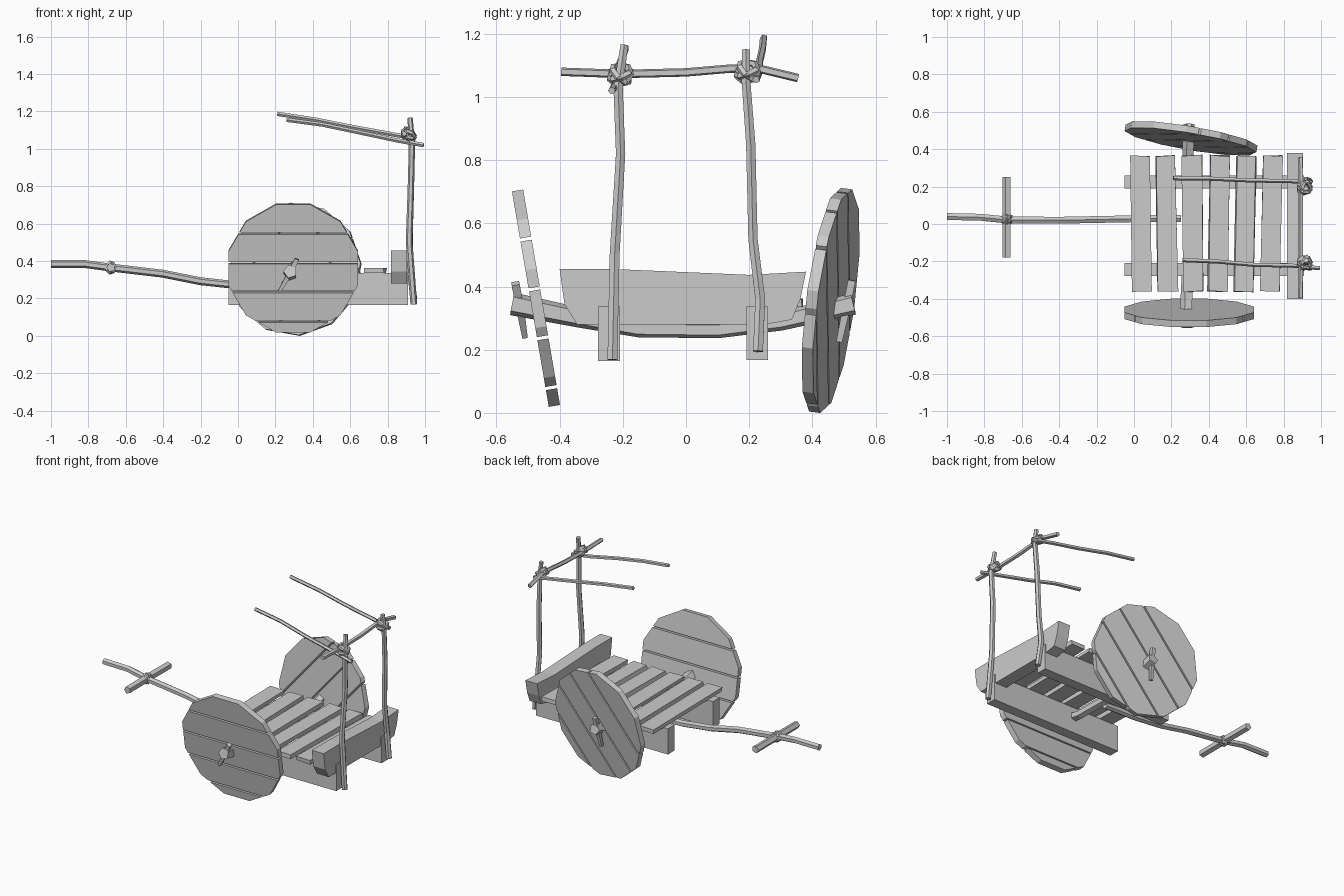
import bpy, bmesh, random
from math import radians, cos, sin, pi
from mathutils import Matrix, Vector

if "Cube" in bpy.data.objects:
    bpy.data.objects.remove(bpy.data.objects["Cube"])

random.seed(4)


def finish(name, bm, mat=None):
    if mat:
        bm.transform(mat)
    bmesh.ops.recalc_face_normals(bm, faces=bm.faces)
    me = bpy.data.meshes.new(name)
    bm.to_mesh(me)
    bm.free()
    ob = bpy.data.objects.new(name, me)
    bpy.context.collection.objects.link(ob)
    return ob


def extrude_all(bm, vec):
    r = bmesh.ops.extrude_face_region(bm, geom=bm.faces[:])
    vs = [g for g in r["geom"] if isinstance(g, bmesh.types.BMVert)]
    bmesh.ops.translate(bm, verts=vs, vec=vec)


def box(name, lo, hi, rot=0.0, jitter=0.0):
    lo, hi = Vector(lo), Vector(hi)
    bm = bmesh.new()
    bmesh.ops.create_cube(bm, size=1)
    bmesh.ops.scale(bm, verts=bm.verts, vec=hi - lo)
    for v in bm.verts:
        v.co.x += random.uniform(-jitter, jitter)
        v.co.y += random.uniform(-jitter, jitter)
    return finish(name, bm, Matrix.Translation((lo + hi) / 2) @ Matrix.Rotation(rot, 4, 'Z'))


def stick(name, pts, radii, sides=6):
    """Faceted branch swept along a few points."""
    pts = [Vector(p) for p in pts]
    if not isinstance(radii, (list, tuple)):
        radii = [radii] * len(pts)
    bm = bmesh.new()
    rings = []
    axis = (pts[-1] - pts[0]).normalized()
    ref = Vector((0, 0, 1)) if abs(axis.z) < 0.7 else Vector((1, 0, 0))
    for i, p in enumerate(pts):
        t = (pts[min(i + 1, len(pts) - 1)] - pts[max(i - 1, 0)]).normalized()
        u = t.cross(ref).normalized()
        w = u.cross(t)
        rings.append([bm.verts.new(p + radii[i] * (u * cos(a) + w * sin(a)))
                      for a in (2 * pi * (k + 0.5) / sides for k in range(sides))])
    for a, b in zip(rings, rings[1:]):
        for k in range(sides):
            n = (k + 1) % sides
            bm.faces.new((a[k], a[n], b[n], b[k]))
    bm.faces.new(rings[0])
    bm.faces.new(rings[-1])
    return finish(name, bm)


def knot(name, centre, R, r, tilts):
    """Rope lashing: crossed low-poly rings."""
    bm = bmesh.new()
    n, m = 7, 5
    for rot in tilts:
        M = Matrix.Translation(centre)
        for ax, deg in zip('XYZ', rot):
            M = M @ Matrix.Rotation(radians(deg), 4, ax)
        g = [[bm.verts.new(M @ Vector(((R + r * cos(2 * pi * j / m)) * cos(2 * pi * i / n),
                                       (R + r * cos(2 * pi * j / m)) * sin(2 * pi * i / n),
                                       r * sin(2 * pi * j / m))))
              for j in range(m)] for i in range(n)]
        for i in range(n):
            for j in range(m):
                a, b = (i + 1) % n, (j + 1) % m
                bm.faces.new((g[i][j], g[a][j], g[a][b], g[i][b]))
    finish(name, bm)


def wheel(name, mat, apothem, cuts, thick=0.036, gap=0.005):
    """Twelve-sided disc sawn into planks."""
    R = apothem / cos(pi / 12)
    edges = [-1.0] + cuts + [1.0]
    for i, (lo, hi) in enumerate(zip(edges, edges[1:])):
        bm = bmesh.new()
        bm.faces.new([bm.verts.new((R * cos(a), 0, R * sin(a)))
                      for a in (pi / 12 + k * pi / 6 for k in range(12))])
        for z, s in ((lo + gap, -1), (hi - gap, 1)):
            bmesh.ops.bisect_plane(bm, geom=bm.verts[:] + bm.edges[:] + bm.faces[:],
                                   plane_co=(0, 0, z), plane_no=(0, 0, s), clear_outer=True)
        extrude_all(bm, (0, thick, 0))
        bmesh.ops.translate(bm, verts=bm.verts, vec=(0, -thick / 2, 0))
        finish(f"{name}_plank_{i + 1}", bm, mat)


# Bed: two rails and six rough planks
box("left_rail", (-0.05, -0.278, 0.164), (0.91, -0.209, 0.337))
box("right_rail", (-0.05, 0.191, 0.168), (0.91, 0.26, 0.337))
for i in range(6):
    x = 0.035 + i * 0.14
    box(f"bed_plank_{i + 1}", (x - 0.053, -0.36, 0.335), (x + 0.053, 0.365, 0.362),
        radians((1, 1.2, 1, -1, -1, -0.8)[i]), 0.005)

# Tail board
bm = bmesh.new()
bm.faces.new([bm.verts.new((0.817, y, z)) for y, z in (
    (-0.4, 0.455), (-0.22, 0.455), (0.2, 0.437), (0.38, 0.447),
    (0.362, 0.36), (0.335, 0.295), (0.25, 0.28), (-0.345, 0.28), (-0.385, 0.345))])
extrude_all(bm, (0.086, 0, 0))
finish("tail_board", bm)

# Bent axle and its pegs
stick("axle", [(0.28, -0.55, 0.345), (0.285, -0.33, 0.3), (0.29, -0.15, 0.265),
               (0.29, 0.1, 0.262), (0.29, 0.3, 0.29), (0.295, 0.53, 0.345)],
      [0.038, 0.033, 0.027, 0.027, 0.031, 0.036], 5)
stick("left_axle_peg", [(0.222, -0.51, 0.24), (0.275, -0.525, 0.33), (0.315, -0.54, 0.41)],
      [0.012, 0.018, 0.018], 4)
stick("right_axle_peg", [(0.275, 0.485, 0.225), (0.285, 0.505, 0.32), (0.295, 0.525, 0.42)],
      [0.013, 0.017, 0.017], 4)

# Leaning plank wheels
cuts = [-0.287, -0.127, 0.03, 0.19]
wheel("left_wheel", Matrix.Translation((0.295, -0.475, 0.363))
      @ Matrix.Rotation(radians(9.7), 4, 'X'), 0.346, cuts)
wheel("right_wheel", Matrix.Translation((0.305, 0.458, 0.356))
      @ Matrix.Rotation(radians(-9.7), 4, 'Z') @ Matrix.Rotation(radians(-7.4), 4, 'X')
      @ Matrix.Rotation(radians(-50), 4, 'Y'), 0.346, cuts)

# Draw pole and hand bar
stick("draw_pole", [(-1, 0.04, 0.385), (-0.82, 0.036, 0.384), (-0.68, 0.022, 0.365),
                    (-0.4, 0.02, 0.332), (-0.2, 0.024, 0.292), (0.0, 0.028, 0.27),
                    (0.25, 0.03, 0.262)], 0.021)
stick("hand_bar", [(-0.68, -0.18, 0.365), (-0.68, 0.035, 0.366), (-0.68, 0.25, 0.365)], 0.024, 5)
knot("hand_bar_knot", (-0.68, 0.025, 0.365), 0.027, 0.011, [(90, 35, 0), (90, -35, 0), (40, 90, 0)])

# Canopy frame: posts, cross rod, two long rods
stick("left_post", [(0.94, -0.233, 0.168), (0.915, -0.226, 0.5), (0.925, -0.207, 0.82),
                    (0.93, -0.215, 1.03), (0.92, -0.195, 1.165)],
      [0.018, 0.018, 0.017, 0.017, 0.014])
stick("right_post", [(0.94, 0.228, 0.195), (0.92, 0.235, 0.36), (0.918, 0.212, 0.55),
                     (0.926, 0.205, 0.85), (0.93, 0.19, 1.05), (0.92, 0.19, 1.15)],
      [0.018, 0.018, 0.017, 0.017, 0.016, 0.014])
stick("cross_rod", [(0.89, -0.395, 1.08), (0.892, -0.2, 1.073), (0.893, 0.0, 1.078),
                    (0.893, 0.14, 1.09), (0.892, 0.23, 1.09), (0.89, 0.355, 1.06)], 0.014, 5)
stick("left_long_rod", [(0.993, -0.235, 1.02), (0.85, -0.222, 1.045), (0.64, -0.217, 1.09),
                        (0.45, -0.2, 1.13), (0.26, -0.192, 1.155)], 0.012, 5)
stick("right_long_rod", [(0.95, 0.222, 1.055), (0.84, 0.23, 1.075), (0.62, 0.234, 1.115),
                         (0.42, 0.243, 1.155), (0.21, 0.246, 1.187)], 0.012, 5)

# Lashings on the posts
for name, c in (("left", (0.912, -0.208, 1.07)), ("right", (0.912, 0.194, 1.08))):
    knot(name + "_post_knot", c, 0.034, 0.012, [(20, 15, 0), (35, 60, 0), (-45, 20, 0)])
